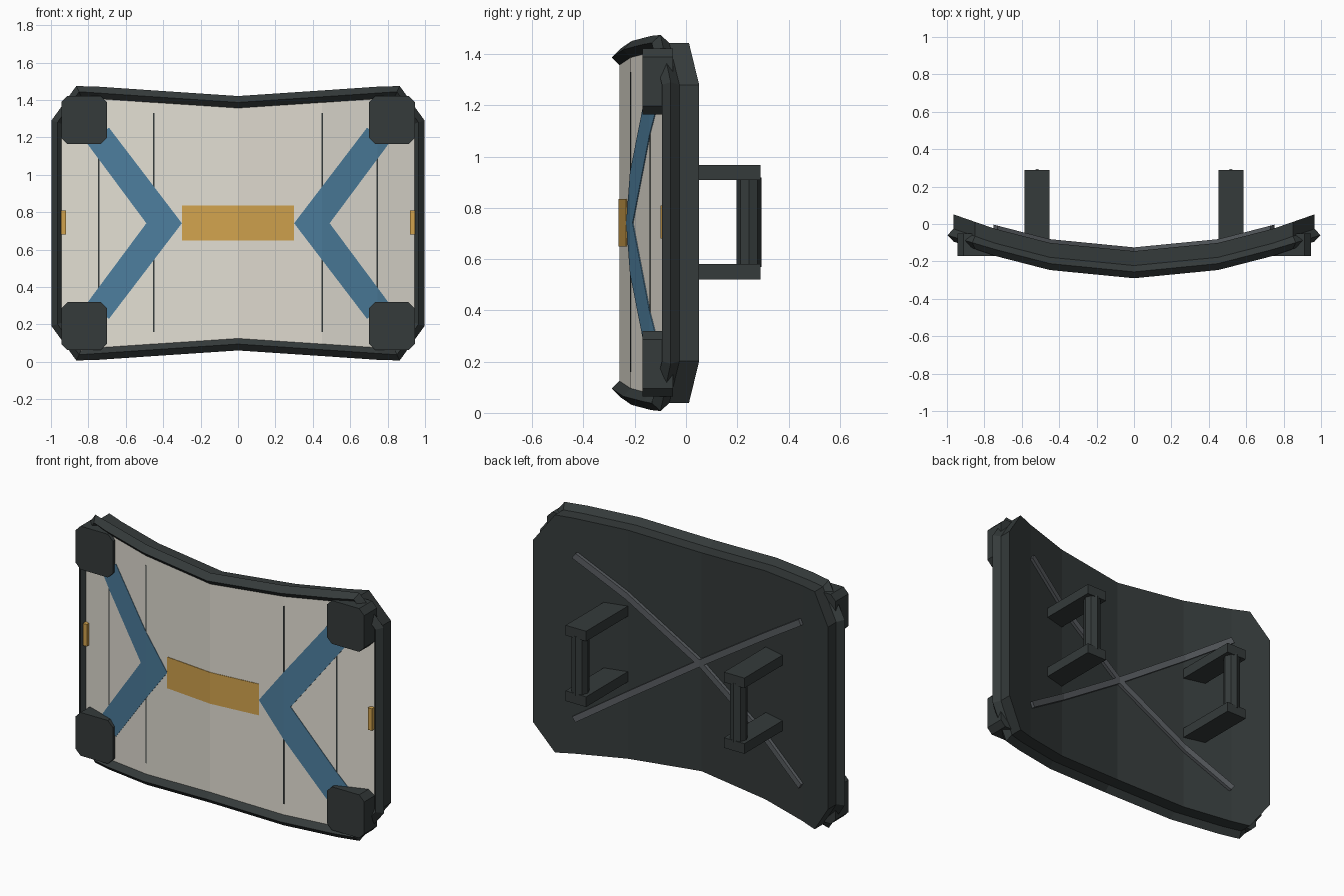
import bpy, bmesh
from mathutils import Vector, Matrix

cube = bpy.data.objects.get("Cube")
if cube:
    bpy.data.objects.remove(cube)


def material(name, rgb):
    m = bpy.data.materials.new(name)
    m.use_nodes = True
    m.diffuse_color = (*rgb, 1)
    m.node_tree.nodes["Principled BSDF"].inputs["Base Color"].default_value = (*rgb, 1)
    return m


DARK = material("dark gunmetal", (0.035, 0.043, 0.043))
CREAM = material("warm cream", (0.76, 0.73, 0.65))
BLUE = material("steel blue", (0.073, 0.205, 0.335))
GOLD = material("ochre gold", (0.64, 0.365, 0.075))
GREY = material("mid grey", (0.1, 0.11, 0.12))

# Bent section of the shield: x breaks and front depth
BEND = [(0, -0.26), (0.45, -0.216), (0.745, -0.14), (0.97, -0.062)]
THICK = 0.115
MID = 0.741


def depth(x):
    x = abs(x)
    for (x0, y0), (x1, y1) in zip(BEND, BEND[1:]):
        if x <= x1 or x1 == BEND[-1][0]:
            return y0 + (y1 - y0) * (x - x0) / (x1 - x0)


def finish(name, bm, mat):
    bmesh.ops.recalc_face_normals(bm, faces=bm.faces)
    me = bpy.data.meshes.new(name)
    bm.to_mesh(me)
    bm.free()
    me.materials.append(mat)
    ob = bpy.data.objects.new(name, me)
    bpy.context.collection.objects.link(ob)
    return ob


def bent_sheet(name, pts, front, back, mat):
    """Solid following the bend, cut from an x-z outline."""
    bm = bmesh.new()
    bm.faces.new([bm.verts.new((x, 0, z)) for x, z in pts])
    for cut in [s * b[0] for b in BEND[:3] for s in (-1, 1)]:
        bmesh.ops.bisect_plane(bm, geom=bm.verts[:] + bm.edges[:] + bm.faces[:],
                               plane_co=(cut, 0, 0), plane_no=(1, 0, 0), dist=1e-5)
    for v in bm.verts:
        v.co.y = depth(v.co.x) + front
    ext = bmesh.ops.extrude_face_region(bm, geom=bm.faces[:], use_keep_orig=True)
    for v in ext["geom"]:
        if isinstance(v, bmesh.types.BMVert):
            v.co.y += back - front
    return finish(name, bm, mat)


def box(name, lo, hi, mat):
    lo, hi = Vector(lo), Vector(hi)
    bm = bmesh.new()
    bmesh.ops.create_cube(bm, size=1, matrix=Matrix.Translation((lo + hi) / 2)
                          @ Matrix.Diagonal((*(hi - lo), 1)))
    return finish(name, bm, mat)


def rect(x0, x1, z0, z1):
    return [(x0, z0), (x1, z0), (x1, z1), (x0, z1)]


def flip_x(pts):
    return [(-x, z) for x, z in pts]


def flip_z(pts):
    return [(x, 2 * MID - z) for x, z in pts]


# Shield outline: quarter profile mirrored all round
quarter = [(0.965, 1.28), (0.85, 1.444), (0.745, 1.437), (0.45, 1.417), (0, 1.387)]
upper = quarter + flip_x(quarter[-2::-1])
outline = upper + flip_z(upper[::-1])

# Backing plate and front panel
bent_sheet("backing_plate", outline, 0.03, THICK, DARK)
bent_sheet("front_panel", [(x * 0.985, MID + (z - MID) * 0.985) for x, z in outline],
           0, 0.035, CREAM)

# Diamond-section rim swept around the outline
bm = bmesh.new()
rings = []
R = 0.034
n = len(outline)
for i, (x, z) in enumerate(outline):
    here = Vector((x, z))
    a = (here - Vector(outline[i - 1])).normalized()
    b = (Vector(outline[(i + 1) % n]) - here).normalized()
    t = (a + b).normalized()
    out = Vector((t.y, 0, -t.x)) * R
    c = Vector((x, depth(x) + 0.004, z))
    side = Vector((0, R, 0))
    rings.append([bm.verts.new(c + o) for o in (out, side, -out, -side)])
for i in range(n):
    p, q = rings[i - 1], rings[i]
    for k in range(4):
        bm.faces.new((p[k - 1], p[k], q[k], q[k - 1]))
finish("rim", bm, DARK)

# Chevrons on both sides, each made of two arms meeting at mid height
arm = [(0.3, MID), (0.49, MID), (0.805, 1.165), (0.69, 1.252)]
for side, f in (("left", lambda p: p), ("right", flip_x)):
    bent_sheet(side + "_upper_chevron_arm", f(arm), -0.003, 0.004, BLUE)
    bent_sheet(side + "_lower_chevron_arm", f(flip_z(arm)), -0.003, 0.004, BLUE)

# Gold centre band
bent_sheet("centre_band", rect(-0.3, 0.3, 0.65, 0.835), -0.003, 0.004, GOLD)

# Panel seams
for s in (-1, 1):
    for x in (0.45, 0.745):
        bent_sheet("panel_seam", rect(s * x - 0.004, s * x + 0.004, 0.16, 1.33),
                   -0.0015, 0.004, DARK)

# Crossed braces on the back
brace = [(-0.75, 0.27), (-0.73, 0.24), (0.75, 1.21), (0.73, 1.24)]
for name, pts in (("rising_brace", brace), ("falling_brace", flip_x(brace))):
    bent_sheet(name, pts, THICK - 0.01, THICK + 0.02, GREY)

# Chamfered corner blocks
C = 0.033
for s in (-1, 1):
    for z0 in (0.063, 1.165):
        x0, x1, z1 = 0.7, 0.945, z0 + 0.256
        pts = [(x0 + C, z0), (x1 - C, z0), (x1, z0 + C), (x1, z1 - C),
               (x1 - C, z1), (x0 + C, z1), (x0, z1 - C), (x0, z0 + C)]
        bm = bmesh.new()
        face = bm.faces.new([bm.verts.new((s * x, -0.17, z)) for x, z in pts])
        ext = bmesh.ops.extrude_face_region(bm, geom=[face], use_keep_orig=True)
        for v in ext["geom"]:
            if isinstance(v, bmesh.types.BMVert):
                v.co.y = -0.05
        finish("corner_block", bm, DARK)

# Gold side tabs, and handles with octagonal grips
for s in (-1, 1):
    box("side_tab", (s * 0.933 - 0.013, -0.1, 0.68), (s * 0.933 + 0.013, -0.05, 0.81), GOLD)
    for z0 in (0.52, 0.908):
        box("handle_arm", (s * 0.518 - 0.067, -0.12, z0),
            (s * 0.518 + 0.067, 0.29, z0 + 0.06), DARK)
    bm = bmesh.new()
    bmesh.ops.create_cone(bm, cap_ends=True, segments=8, radius1=0.048, radius2=0.048,
                          depth=0.35, matrix=Matrix.Translation((s * 0.518, 0.246, 0.744)))
    finish("handle_grip", bm, DARK)
